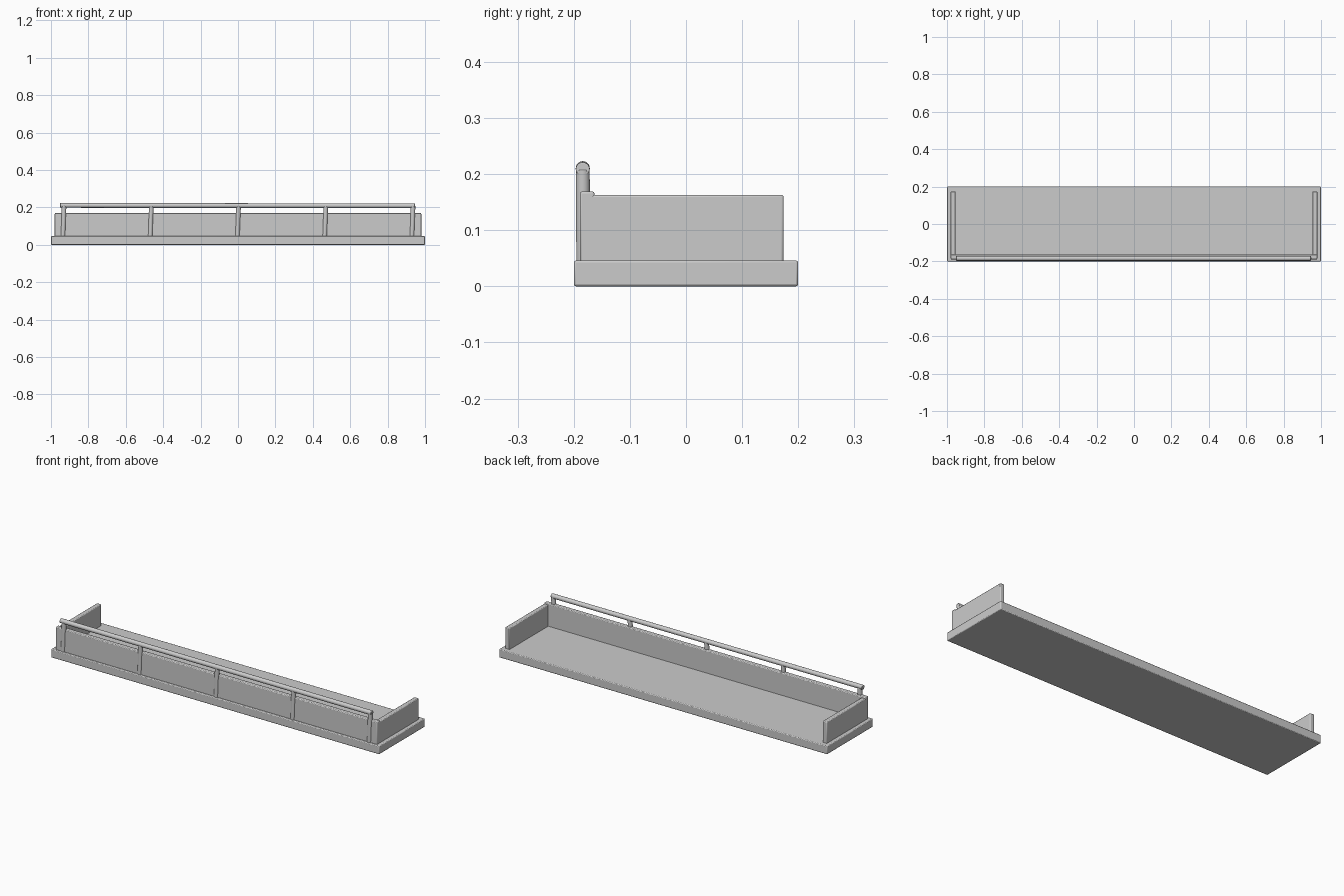
import bpy
from mathutils import Vector

if "Cube" in bpy.data.objects:
    bpy.data.objects.remove(bpy.data.objects["Cube"])

grey = bpy.data.materials.new("plain_grey")
grey.diffuse_color = (0.6, 0.6, 0.6, 1)
grey.use_nodes = True
grey.node_tree.nodes["Principled BSDF"].inputs["Base Color"].default_value = grey.diffuse_color


def finish(obj, name, bevel, segments):
    obj.name = name
    obj.data.materials.append(grey)
    mod = obj.modifiers.new("soft_edges", 'BEVEL')
    mod.width = bevel
    mod.segments = segments
    mod.limit_method = 'ANGLE'
    mod.angle_limit = 0.8
    bpy.ops.object.shade_smooth_by_angle()


def box(name, low, high, bevel):
    low, high = Vector(low), Vector(high)
    bpy.ops.mesh.primitive_cube_add(size=1, location=(low + high) / 2)
    obj = bpy.context.object
    obj.scale = high - low
    bpy.ops.object.transform_apply(location=False, rotation=False)
    finish(obj, name, bevel, 2)


def rod(name, start, end, radius):
    start, end = Vector(start), Vector(end)
    axis = end - start
    bpy.ops.mesh.primitive_cylinder_add(vertices=20, radius=radius, depth=axis.length,
                                        location=(start + end) / 2)
    obj = bpy.context.object
    obj.rotation_euler = axis.to_track_quat('Z', 'Y').to_euler()
    finish(obj, name, 0.002, 2)


# Floor slab
box("floor_slab", (-1, -0.2, 0), (1, 0.2, 0.046), 0.004)

# Low walls on the front and both ends
box("front_wall", (-0.98, -0.189, 0.04), (0.98, -0.163, 0.169), 0.004)
for side, x in (("left", -0.967), ("right", 0.967)):
    box(side + "_wall", (x - 0.013, -0.175, 0.04), (x + 0.013, 0.174, 0.163), 0.004)

# Slightly leaning posts, half sunk into the front wall
for i in range(5):
    x = -0.933 + i * 0.4665
    rod(f"post_{i + 1}", (x - 0.003, -0.183, 0.04), (x + 0.003, -0.184, 0.208), 0.0125)

# Handrail
rod("handrail", (-0.951, -0.184, 0.2105), (0.946, -0.184, 0.2085), 0.0125)
